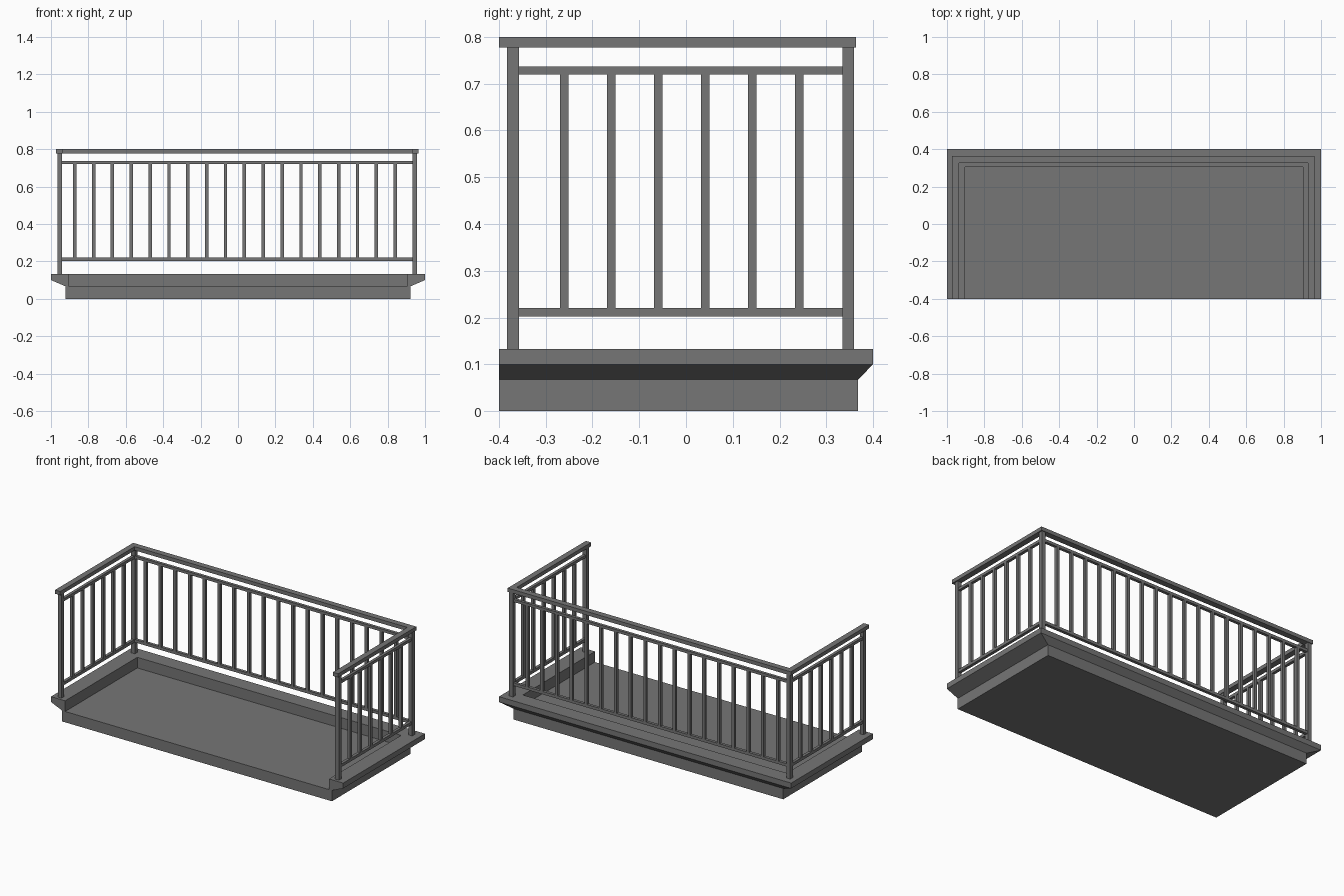
import bpy
import bmesh

if "Cube" in bpy.data.objects:
    bpy.data.objects.remove(bpy.data.objects["Cube"], do_unlink=True)

FRONT = -0.4
SHIFT = -0.0035          # railing sits slightly off centre

gray = bpy.data.materials.new("stone_gray")
gray.use_nodes = True
COLOR = (0.18, 0.18, 0.18, 1)
gray.diffuse_color = COLOR
gray.node_tree.nodes["Principled BSDF"].inputs["Base Color"].default_value = COLOR


def finish(name, bm):
    bmesh.ops.recalc_face_normals(bm, faces=bm.faces)
    mesh = bpy.data.meshes.new(name)
    bm.to_mesh(mesh)
    bm.free()
    mesh.materials.append(gray)
    obj = bpy.data.objects.new(name, mesh)
    bpy.context.collection.objects.link(obj)
    return obj


def box(name, x, y, z):
    """Box from (min, max) pairs."""
    bm = bmesh.new()
    bmesh.ops.create_cube(bm, size=1)
    for v in bm.verts:
        v.co = [r[0] if c < 0 else r[1] for c, r in zip(v.co, (x, y, z))]
    return finish(name, bm)


def around(c, w):
    return (c - w / 2, c + w / 2)


def u_sweep(name, profile, shift=0):
    """Sweep a closed (half width, back, height) profile around three sides."""
    bm = bmesh.new()
    rings = []
    for side, at_back in ((-1, False), (-1, True), (1, True), (1, False)):
        rings.append([bm.verts.new((side * hx + shift, by if at_back else FRONT, z))
                      for hx, by, z in profile])
    n = len(profile)
    for a, b in zip(rings, rings[1:]):
        for i in range(n):
            j = (i + 1) % n
            bm.faces.new((a[i], a[j], b[j], b[i]))
    bm.faces.new(rings[0])
    bm.faces.new(rings[-1])
    return finish(name, bm)


# Floor slab and moulded rim
box("floor_slab", (-0.923, 0.923), (FRONT, 0.368), (0, 0.067))
u_sweep("floor_rim", [(0.903, 0.305, 0.067), (0.923, 0.368, 0.067), (1, 0.4, 0.1),
                      (1, 0.4, 0.133), (0.903, 0.305, 0.133)])

# Handrail
u_sweep("handrail", [(0.933, 0.327, 0.777), (0.969, 0.364, 0.777),
                     (0.969, 0.364, 0.8), (0.933, 0.327, 0.8)], SHIFT)

# Corner and end posts
POST, BAR = 0.025, 0.018
POST_X, BACK_Y, END_Y = 0.949, 0.347, -0.37
for label, side in (("right", -1), ("left", 1)):
    cx = side * POST_X + SHIFT
    for place, cy in (("back", BACK_Y), ("front", END_Y)):
        box(f"post_{place}_{label}", around(cx, POST), around(cy, POST), (0.133, 0.777))

# Horizontal rails
RAILS = (("lower", (0.202, 0.22)), ("upper", (0.72, 0.737)))
for level, z in RAILS:
    box(f"{level}_rail_back", (-POST_X + SHIFT, POST_X + SHIFT), around(BACK_Y, BAR), z)
    for label, side in (("right", -1), ("left", 1)):
        box(f"{level}_rail_{label}", around(side * POST_X + SHIFT, BAR), (END_Y, BACK_Y), z)

# Balusters
BAR_Z = (0.22, 0.72)
for i in range(18):
    box(f"baluster_back_{i + 1}", around(-0.873 + i * 0.1008, BAR), around(BACK_Y, BAR), BAR_Z)
for label, side in (("right", -1), ("left", 1)):
    for i in range(6):
        box(f"baluster_{label}_{i + 1}", around(side * POST_X + SHIFT, BAR),
            around(-0.26 + i * 0.1005, BAR), BAR_Z)
